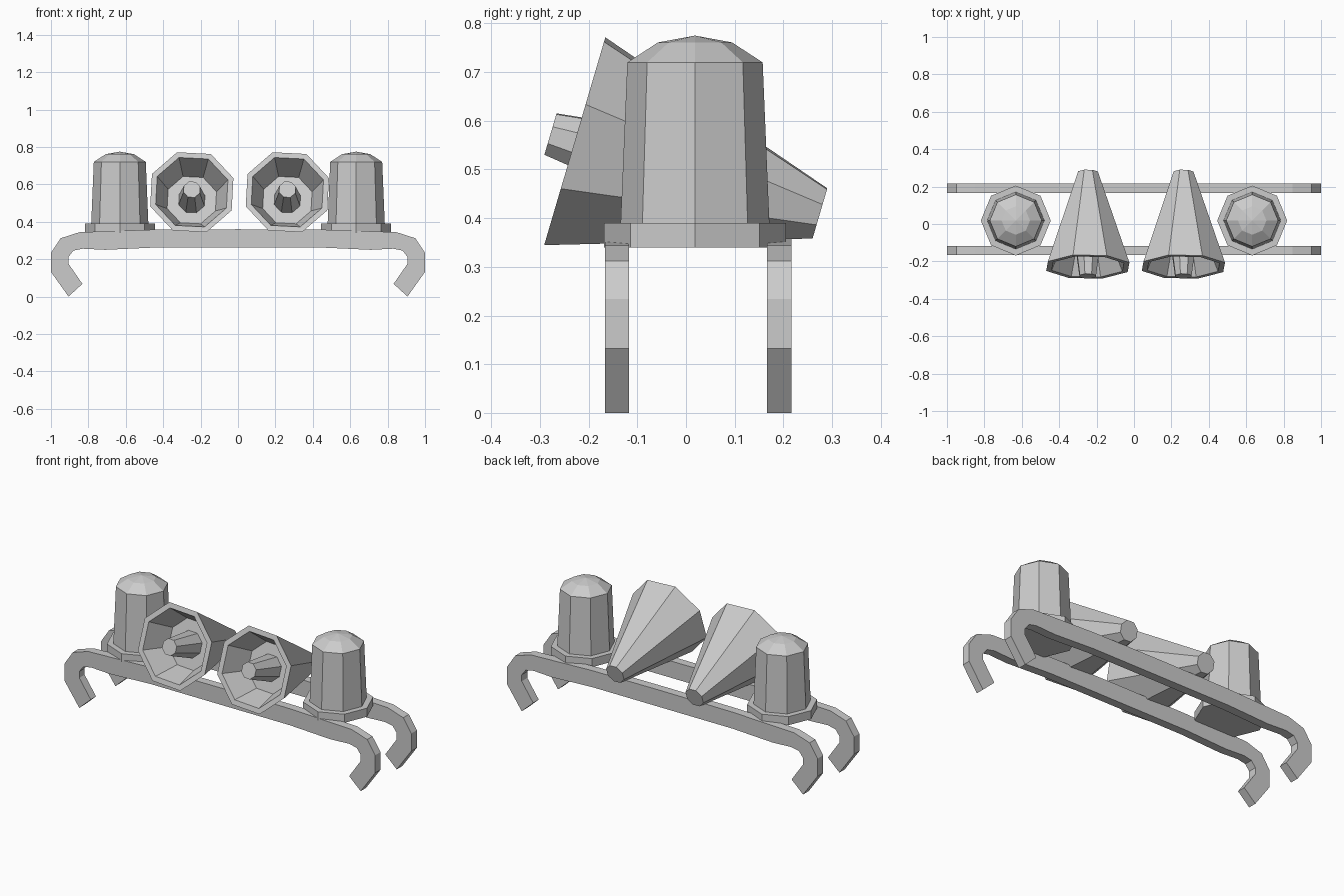
import bpy, bmesh
from math import radians, cos, sin, tau
from mathutils import Vector

if "Cube" in bpy.data.objects:
    bpy.data.objects.remove(bpy.data.objects["Cube"])


def finish(name, bm):
    bmesh.ops.remove_doubles(bm, verts=bm.verts, dist=0.0005)
    bmesh.ops.recalc_face_normals(bm, faces=bm.faces)
    me = bpy.data.meshes.new(name)
    bm.to_mesh(me)
    bm.free()
    ob = bpy.data.objects.new(name, me)
    bpy.context.collection.objects.link(ob)
    return ob


def lathe(name, profile, loc, phase=0.0, tilt=0.0, sides=8):
    """Spin an (r, z) profile that starts and ends on the axis."""
    bm = bmesh.new()
    a = radians(phase)
    vs = [bm.verts.new((r * cos(a), r * sin(a), z)) for r, z in profile]
    es = [bm.edges.new(p) for p in zip(vs, vs[1:])]
    bmesh.ops.spin(bm, geom=vs + es, cent=(0, 0, 0), axis=(0, 0, 1),
                   angle=tau, steps=sides, use_duplicate=False)
    ob = finish(name, bm)
    ob.location = loc
    ob.rotation_euler.x = radians(tilt)
    return ob


# Hooked roof bars: half outline mirrored across x, extruded along y
outer = [(0.45, 0.358), (0.848, 0.344), (0.948, 0.312), (1.0, 0.234),
         (1.0, 0.132), (0.906, 0.0)]
inner = [(0.832, 0.068), (0.906, 0.175), (0.906, 0.212), (0.88, 0.246),
         (0.83, 0.256), (0.71, 0.25), (0.45, 0.262)]


def bar(name, y0, y1):
    bm = bmesh.new()
    for s in (1, -1):
        # pair inner and outer points as a strip of quads around the hook
        out = [(0, 0.36)] + outer[:2] + outer[2:5] + outer[5:]
        inn = [(0, 0.262), inner[6], inner[4], inner[3], inner[2], inner[1], inner[0]]
        for i in range(len(out) - 1):
            loop = [out[i], out[i + 1], inn[i + 1], inn[i]]
            if i == 1:
                loop.insert(3, inner[5])
            bm.faces.new([bm.verts.new((s * x, y0, z)) for x, z in loop])
    bmesh.ops.remove_doubles(bm, verts=bm.verts, dist=0.0005)
    bmesh.ops.recalc_face_normals(bm, faces=bm.faces)
    ext = bmesh.ops.extrude_face_region(bm, geom=bm.faces[:], use_keep_orig=True)
    bmesh.ops.translate(bm, vec=Vector((0, y1 - y0, 0)),
                        verts=[v for v in ext['geom'] if isinstance(v, bmesh.types.BMVert)])
    return finish(name, bm)


bar("front_bar", -0.166, -0.117)
bar("rear_bar", 0.166, 0.217)

# Beacon lights: base plate and domed lamp
for side, x in (("left", -0.632), ("right", 0.632)):
    lathe(side + "_beacon_base",
          [(0, 0.34), (0.187, 0.34), (0.187, 0.39), (0, 0.39)], (x, 0.0185, 0))
    lathe(side + "_beacon_lamp",
          [(0, 0.385), (0.153, 0.385), (0.139, 0.72), (0.076, 0.761), (0, 0.775)],
          (x, 0.0185, 0))

# Horns: flared bell with a recessed mouth and a tapered centre plug
TILT = 90 - 16.4
for side, x in (("left", -0.247), ("right", 0.264)):
    rim = (x, -0.2285, 0.558)
    lathe(side + "_horn_bell",
          [(0, -0.525), (0.057, -0.525), (0.236, 0), (0.205, 0), (0.14, -0.15), (0, -0.15)],
          rim, 19.5, TILT)
    lathe(side + "_horn_plug",
          [(0, -0.152), (0.075, -0.152), (0.047, 0.052), (0, 0.052)],
          rim, 19.5, TILT)
